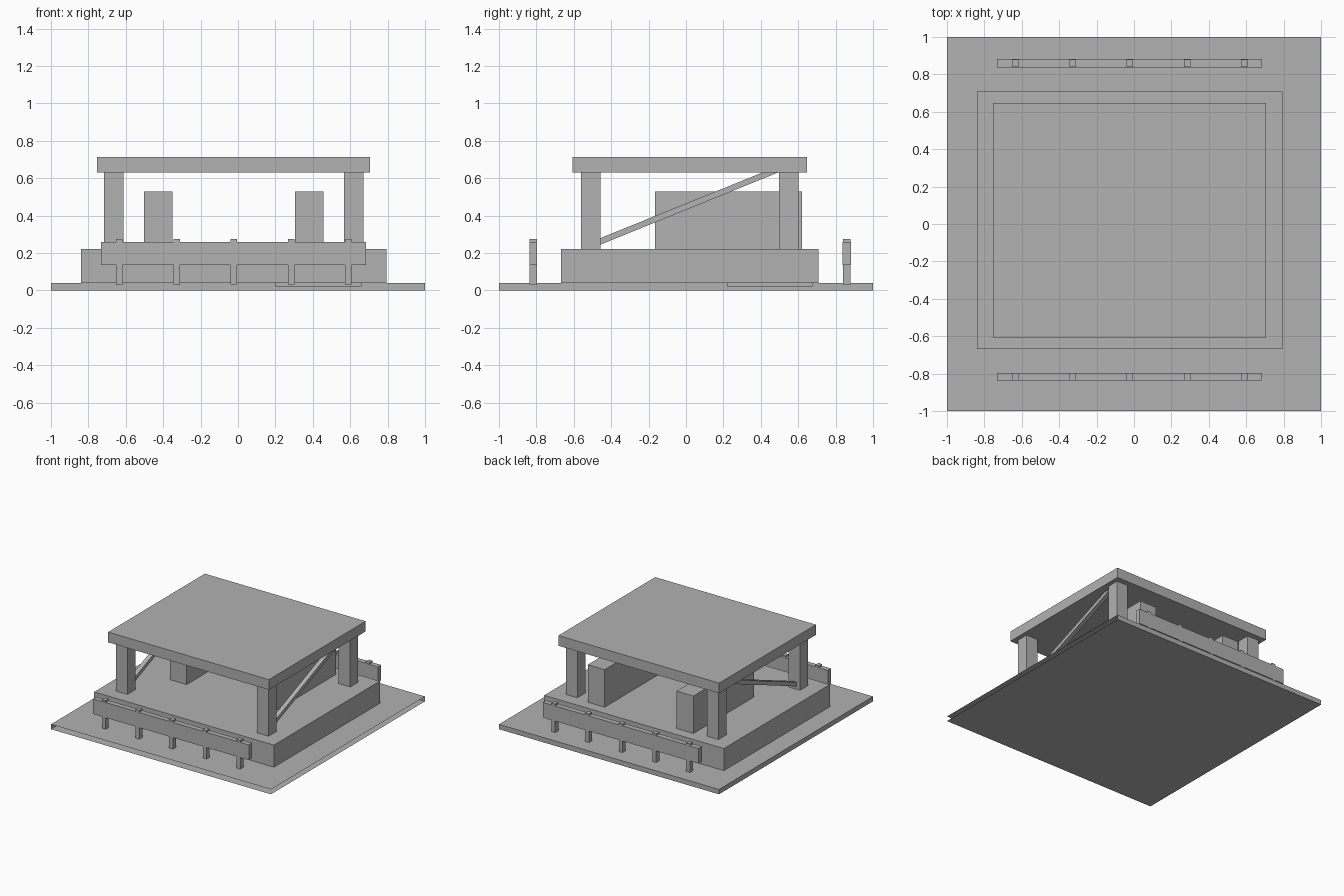
import bpy
import bmesh

old = bpy.data.objects.get("Cube")
if old:
    bpy.data.objects.remove(old, do_unlink=True)

grey = bpy.data.materials.new("plain_grey")
grey.use_nodes = True
colour = (0.445, 0.445, 0.445, 1)
grey.diffuse_color = colour
grey.node_tree.nodes["Principled BSDF"].inputs["Base Color"].default_value = colour


def prism(name, outline, x0, x1, open_sides=()):
    """Extrude a (y, z) outline along x, leaving out faces with the given normals."""
    bm = bmesh.new()
    face = bm.faces.new([bm.verts.new((x0, y, z)) for y, z in outline])
    ext = bmesh.ops.extrude_face_region(bm, geom=[face], use_keep_orig=True)
    moved = [v for v in ext["geom"] if isinstance(v, bmesh.types.BMVert)]
    bmesh.ops.translate(bm, verts=moved, vec=(x1 - x0, 0, 0))
    bmesh.ops.recalc_face_normals(bm, faces=bm.faces)
    gone = [f for f in bm.faces
            if any(f.normal[axis] * sign > 0.9 for axis, sign in open_sides)]
    bmesh.ops.delete(bm, geom=gone, context="FACES")
    mesh = bpy.data.meshes.new(name)
    bm.to_mesh(mesh)
    bm.free()
    mesh.materials.append(grey)
    obj = bpy.data.objects.new(name, mesh)
    bpy.context.collection.objects.link(obj)
    return obj


def box(name, xs, ys, zs, open_sides=()):
    outline = [(ys[0], zs[0]), (ys[1], zs[0]), (ys[1], zs[1]), (ys[0], zs[1])]
    return prism(name, outline, xs[0], xs[1], open_sides)


# Ground slab, a hollow shell open at the front and on the +x side
box("ground_slab", (-1, 1), (-1, 1), (0, 0.04), open_sides=((1, -1), (0, 1)))
# Shallow footing inside the slab
box("footing", (0.2, 0.66), (0.22, 0.675), (0.022, 0.06))

# Raised deck and flat roof
box("deck", (-0.84, 0.793), (-0.667, 0.708), (0.04, 0.222))
box("roof", (-0.755, 0.706), (-0.608, 0.648), (0.63, 0.714))

# Corner columns, a sloping brace on each side and a long block inside
sides = {"right": ((-0.717, -0.612), (-0.503, -0.35)),
         "left": ((0.567, 0.671), (0.305, 0.458))}
for side, (column_x, block_x) in sides.items():
    for end, ys in (("front", (-0.562, -0.458)), ("back", (0.498, 0.602))):
        box(f"{end}_{side}_column", column_x, ys, (0.222, 0.63))
    middle = sum(column_x) / 2
    prism(f"{side}_brace",
          [(-0.458, 0.245), (0.49, 0.63), (0.407, 0.63), (-0.458, 0.28)],
          middle - 0.018, middle + 0.018)
    box(f"{side}_block", block_x, (-0.166, 0.621), (0.222, 0.53))

# Railings along front and back, each on five evenly spaced posts
for end, y0, y1 in (("front", -0.838, -0.796), ("back", 0.838, 0.881)):
    box(f"{end}_rail", (-0.732, 0.685), (y0, y1), (0.135, 0.26))
    for i in range(5):
        x = -0.634 + i * 0.306
        box(f"{end}_rail_post_{i + 1}", (x - 0.017, x + 0.017),
            (y0 + 0.001, y1 - 0.001), (0.033, 0.275))
